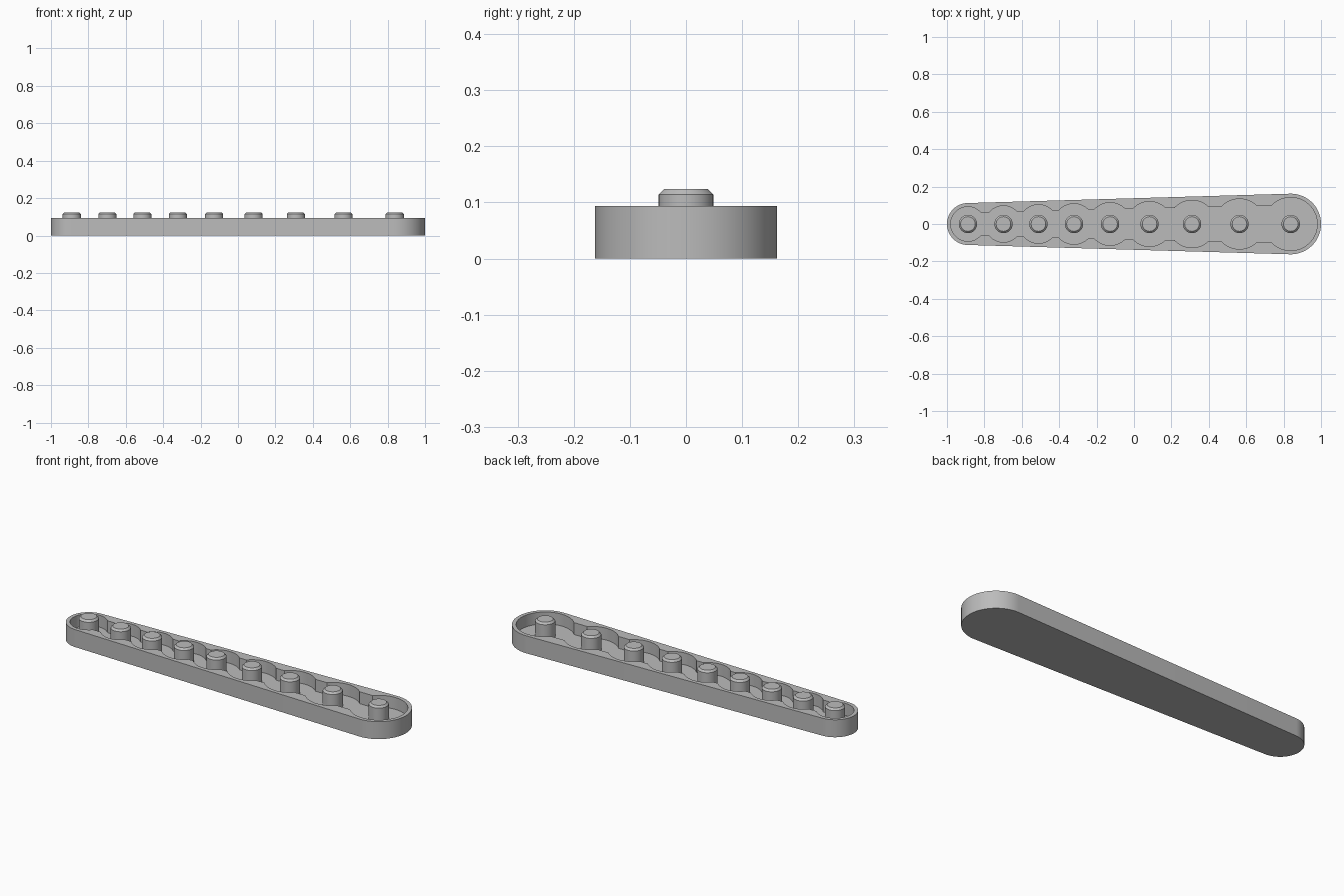
import bpy, bmesh, math
from math import sin, cos, asin, acos, pi

if "Cube" in bpy.data.objects:
    bpy.data.objects.remove(bpy.data.objects["Cube"], do_unlink=True)

HOLES = [-0.888, -0.698, -0.511, -0.321, -0.128, 0.083, 0.31, 0.564, 0.838]
R_SMALL, R_BIG, RIM = 0.112, 0.162, 0.02
HEIGHT, FLOOR = 0.094, 0.03
X0, X1 = HOLES[0], HOLES[-1]

grey = bpy.data.materials.new("plain grey")
grey.use_nodes = True
colour = (0.5, 0.5, 0.5, 1)
grey.diffuse_color = colour
grey.node_tree.nodes["Principled BSDF"].inputs["Base Color"].default_value = colour


def arc(x, r, a, b, n):
    return [(x + r * cos(a + (b - a) * i / n), r * sin(a + (b - a) * i / n)) for i in range(n + 1)]


def lerp(a, b, x):
    return a + (b - a) * (x - X0) / (X1 - X0)


def finish(bm, name):
    bmesh.ops.recalc_face_normals(bm, faces=bm.faces)
    mesh = bpy.data.meshes.new(name)
    bm.to_mesh(mesh)
    bm.free()
    obj = bpy.data.objects.new(name, mesh)
    bpy.context.collection.objects.link(obj)
    mesh.materials.append(grey)
    bpy.ops.object.select_all(action='DESELECT')
    obj.select_set(True)
    bpy.context.view_layer.objects.active = obj
    bpy.ops.object.shade_smooth_by_angle(angle=math.radians(30))
    return obj


# Outer outline: two round ends joined by tangent sides
phi = acos((R_SMALL - R_BIG) / (X1 - X0))
outer = arc(X1, R_BIG, -phi, phi, 40) + arc(X0, R_SMALL, phi, 2 * pi - phi, 40)

# Pocket outline: round wells linked by narrower straight channels
upper = []
for i in reversed(range(len(HOLES))):
    x = HOLES[i]
    r = lerp(R_SMALL, R_BIG, x) - RIM
    start, end = 0, pi
    if i < len(HOLES) - 1:
        start = asin(lerp(0.06, 0.10, (x + HOLES[i + 1]) / 2) / r)
    if i > 0:
        end = pi - asin(lerp(0.06, 0.10, (x + HOLES[i - 1]) / 2) / r)
    upper += arc(x, r, start, end, 20)
pocket = upper + [(x, -y) for x, y in reversed(upper[1:-1])]

# Tray body
bm = bmesh.new()


def ring(points, z):
    return [bm.verts.new((x, y, z)) for x, y in points]


def wall(low, high):
    for i in range(len(low)):
        j = (i + 1) % len(low)
        bm.faces.new((low[i], low[j], high[j], high[i]))


base, top = ring(outer, 0), ring(outer, HEIGHT)
well, lip = ring(pocket, FLOOR), ring(pocket, HEIGHT)
wall(base, top)
wall(well, lip)
bm.faces.new(base)
bm.faces.new(well)
edges = [bm.edges.get((loop[i - 1], loop[i])) for loop in (top, lip) for i in range(len(loop))]
bmesh.ops.triangle_fill(bm, edges=edges, use_beauty=True, normal=(0, 0, 1))
finish(bm, "tray")

# Chamfered pegs
for n, x in enumerate(HOLES):
    bm = bmesh.new()
    rings = [[bm.verts.new((px, py, z)) for px, py in arc(x, r, 0, 2 * pi, 32)[:-1]]
             for r, z in ((0.049, FLOOR), (0.049, 0.114), (0.039, 0.124))]
    wall(rings[0], rings[1])
    wall(rings[1], rings[2])
    bm.faces.new(rings[2])
    finish(bm, f"peg_{n + 1}")
